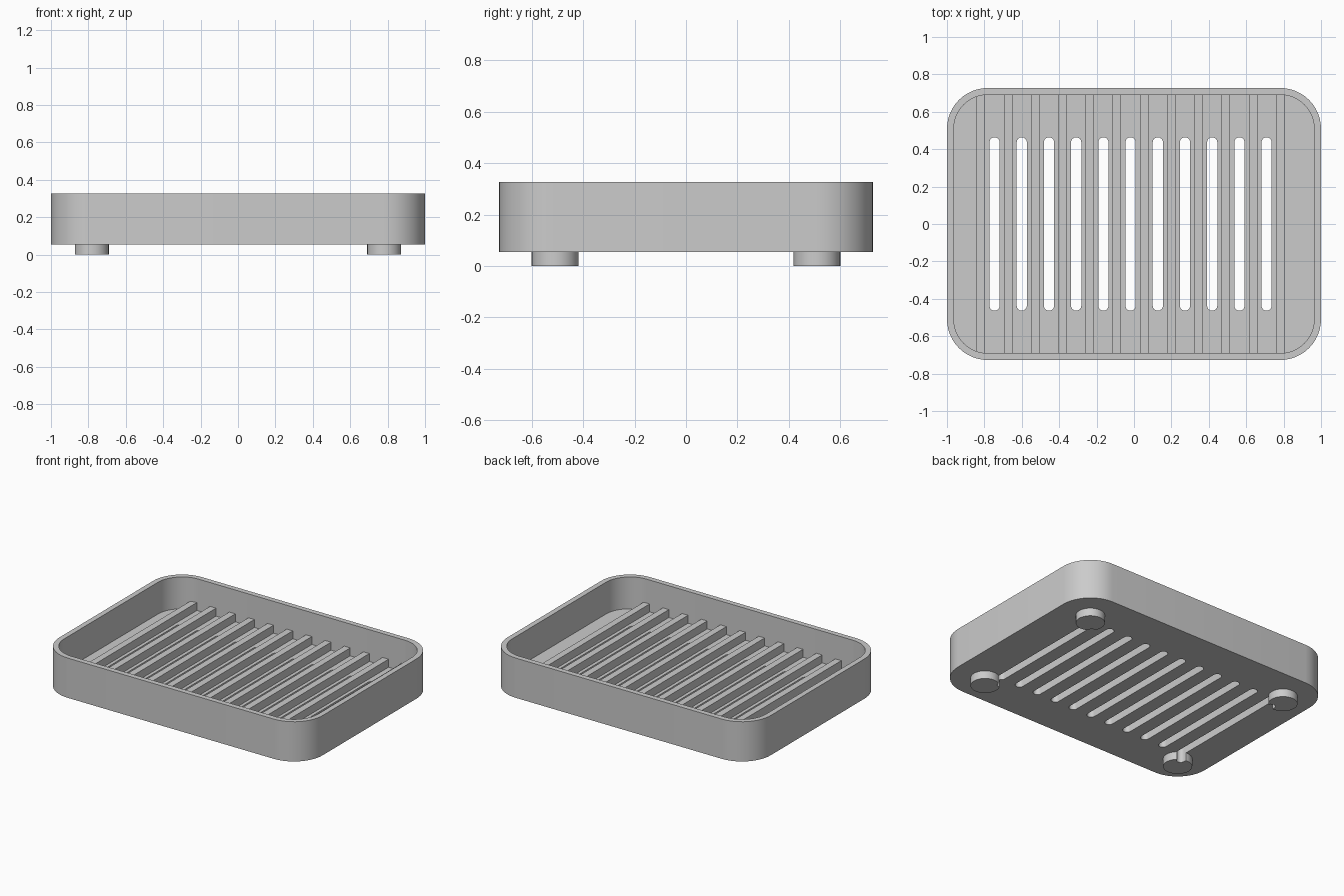
import bpy, bmesh, math
from mathutils import Vector

cube = bpy.data.objects.get("Cube")
if cube:
    bpy.data.objects.remove(cube, do_unlink=True)

MM = 2 / 110          # the dish is laid out on a 110 x 80 x 18 grid

grey = bpy.data.materials.new("light grey")
grey.use_nodes = True
colour = (0.6, 0.6, 0.6, 1)
grey.diffuse_color = colour
grey.node_tree.nodes["Principled BSDF"].inputs["Base Color"].default_value = colour


def rounded_outline(cx, cy, half_x, half_y, radius, steps):
    """Counter-clockwise rounded rectangle; repeated points are dropped."""
    points = []
    for corner, (sx, sy) in enumerate([(1, 1), (-1, 1), (-1, -1), (1, -1)]):
        for i in range(steps + 1):
            a = math.pi / 2 * (corner + i / steps)
            p = Vector((cx + sx * (half_x - radius) + radius * math.cos(a),
                        cy + sy * (half_y - radius) + radius * math.sin(a)))
            if not points or (p - points[-1]).length > 1e-4:
                points.append(p)
    if (points[0] - points[-1]).length < 1e-4:
        points.pop()
    return points


def add_prism(bm, outline, z0, z1):
    bottom = [bm.verts.new((p.x * MM, p.y * MM, z0 * MM)) for p in outline]
    top = [bm.verts.new((p.x * MM, p.y * MM, z1 * MM)) for p in outline]
    bm.faces.new(bottom[::-1])
    bm.faces.new(top)
    n = len(outline)
    for i in range(n):
        j = (i + 1) % n
        bm.faces.new((bottom[i], bottom[j], top[j], top[i]))


def prisms(name, outlines, z0, z1):
    bm = bmesh.new()
    for outline in outlines:
        add_prism(bm, outline, z0, z1)
    mesh = bpy.data.meshes.new(name)
    bm.to_mesh(mesh)
    bm.free()
    mesh.materials.append(grey)
    obj = bpy.data.objects.new(name, mesh)
    bpy.context.collection.objects.link(obj)
    return obj


def cut(obj, cutter):
    mod = obj.modifiers.new("cut", 'BOOLEAN')
    mod.operation = 'DIFFERENCE'
    mod.solver = 'EXACT'
    mod.object = cutter
    bpy.context.view_layer.objects.active = obj
    bpy.ops.object.modifier_apply(modifier=mod.name)


# Tray with rounded corners
tray = prisms("tray", [rounded_outline(0, 0, 55, 40, 12, 12)], 3, 18)
pocket = prisms("pocket_cutter", [rounded_outline(0, 0, 53, 38, 10, 12)], 6, 20)

# Four round feet
feet = prisms("feet", [rounded_outline(sx * 43, sy * 28, 5, 5, 5, 8)
                       for sx in (-1, 1) for sy in (-1, 1)], 0, 3)

# Drain slots run through the floor and nick the feet
slots = prisms("slot_cutter", [rounded_outline(-41 + 8 * i, 0, 1.5, 25.5, 1.5, 6)
                               for i in range(11)], -1, 8)
cut(tray, pocket)
cut(tray, slots)
cut(feet, slots)
for cutter in (pocket, slots):
    bpy.data.objects.remove(cutter, do_unlink=True)

# Ribs between the slots, reaching both long walls
ribs = []
for i in range(12):
    x = -45 + 8 * i
    ribs.append([Vector((x + dx, y)) for dx, y in
                 ((-1.25, -38), (1.25, -38), (1.25, 38), (-1.25, 38))])
ribs = prisms("ribs", ribs, 6, 9)

# Smooth the curved walls, keep the edges sharp
bpy.ops.object.select_all(action='DESELECT')
for obj in (tray, feet, ribs):
    obj.select_set(True)
bpy.context.view_layer.objects.active = tray
bpy.ops.object.shade_smooth_by_angle(angle=math.radians(30))
